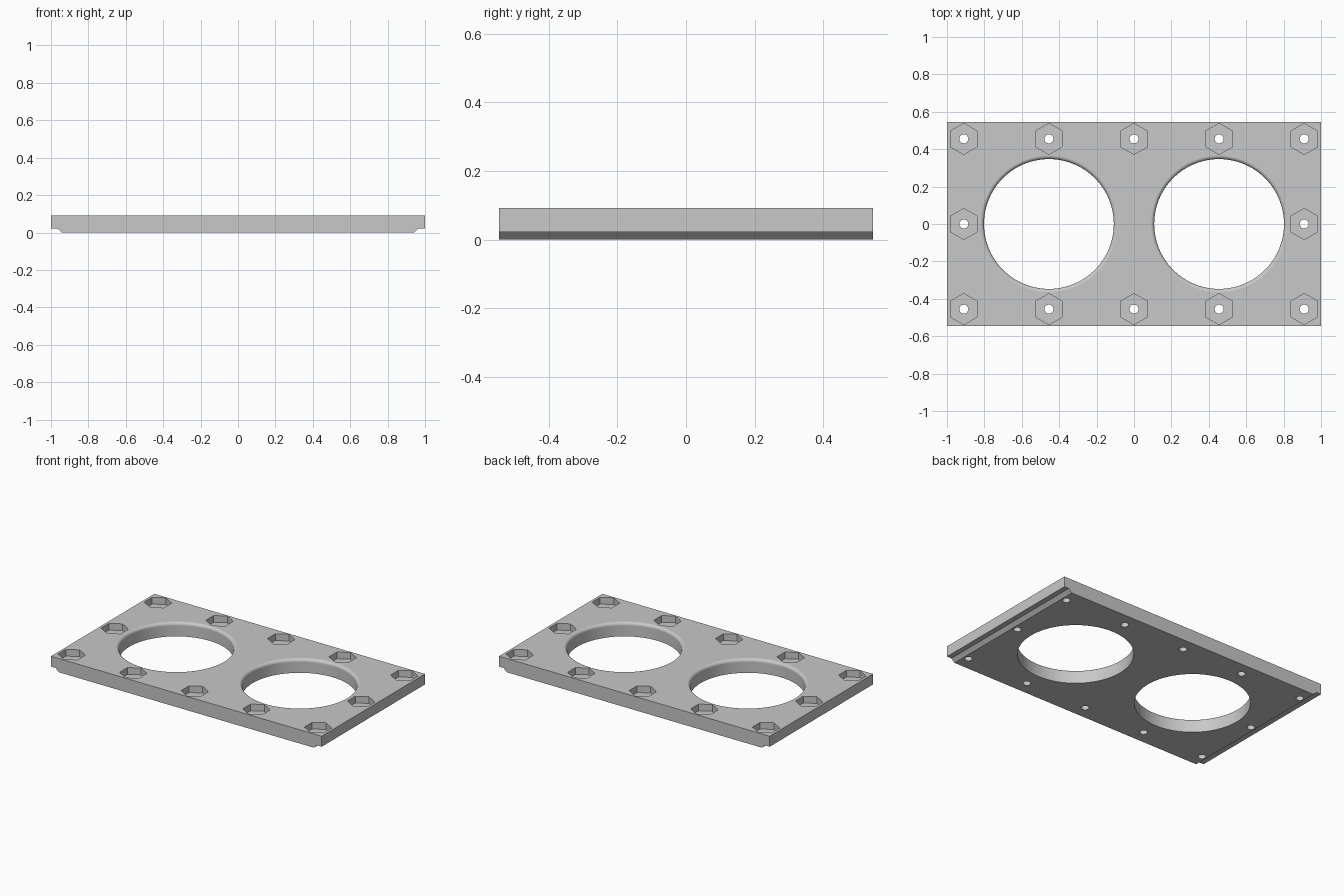
import bpy, bmesh, math

if "Cube" in bpy.data.objects:
    bpy.data.objects.remove(bpy.data.objects["Cube"], do_unlink=True)

TOP = 0.092        # plate thickness
HALF_DEPTH = 0.545
PITCH = 0.455      # spacing of bolts and openings
OPEN_R = 0.347     # opening radius
FILLET = 0.02
POCKET_FLOOR = 0.047

grey = bpy.data.materials.new("plain grey")
grey.use_nodes = True
colour = (0.58, 0.58, 0.58, 1)
grey.diffuse_color = colour
grey.node_tree.nodes["Principled BSDF"].inputs["Base Color"].default_value = colour


def make_object(name, bm):
    bmesh.ops.recalc_face_normals(bm, faces=bm.faces)
    mesh = bpy.data.meshes.new(name)
    bm.to_mesh(mesh)
    bm.free()
    mesh.materials.append(grey)
    obj = bpy.data.objects.new(name, mesh)
    bpy.context.collection.objects.link(obj)
    return obj


def lathe(bm, profile, sides, x, y, start=0.0):
    """Closed solid of revolution from (radius, height) pairs."""
    rings = []
    for r, z in profile:
        angles = [start + math.tau * i / sides for i in range(sides)]
        rings.append([bm.verts.new((x + r * math.cos(a), y + r * math.sin(a), z))
                      for a in angles])
    bm.faces.new(rings[0])
    bm.faces.new(rings[-1])
    for low, high in zip(rings, rings[1:]):
        for i in range(sides):
            j = (i + 1) % sides
            bm.faces.new((low[i], low[j], high[j], high[i]))


def cut(target, name, profile, sides, places, start=0.0):
    """Subtract a lathed cutter at every place."""
    bm = bmesh.new()
    for x, y in places:
        lathe(bm, profile, sides, x, y, start)
    cutter = make_object(name, bm)
    cutter.hide_render = True
    mod = target.modifiers.new(name, 'BOOLEAN')
    mod.operation = 'DIFFERENCE'
    mod.solver = 'EXACT'
    mod.object = cutter
    bpy.ops.object.modifier_apply(modifier=mod.name)
    bpy.data.objects.remove(cutter, do_unlink=True)


# Plate: end profile with a rebate and sloped shoulder, extruded along y
half = [(0.942, 0), (0.966, 0.022), (1, 0.022), (1, TOP)]
outline = half + [(-x, z) for x, z in reversed(half)]
bm = bmesh.new()
face = bm.faces.new([bm.verts.new((x, -HALF_DEPTH, z)) for x, z in outline])
extruded = bmesh.ops.extrude_face_region(bm, geom=[face])["geom"]
moved = [v for v in extruded if isinstance(v, bmesh.types.BMVert)]
bmesh.ops.translate(bm, verts=moved, vec=(0, 2 * HALF_DEPTH, 0))
plate = make_object("mounting_plate", bm)
bpy.context.view_layer.objects.active = plate
plate.select_set(True)

# Two round openings with a rounded upper rim
rim = [(OPEN_R + FILLET * (1 - math.cos(a)), TOP - FILLET * (1 - math.sin(a)))
       for a in [math.pi / 2 * i / 8 for i in range(9)]]
opening = [(OPEN_R, -0.05)] + rim + [(OPEN_R + FILLET, TOP + 0.05)]
cut(plate, "opening_cutter", opening, 96, [(-PITCH, 0), (PITCH, 0)])

# Hexagonal nut pockets and bolt holes around the border
bolts = [(i * PITCH, j * PITCH) for i in range(-2, 3) for j in (-1, 0, 1)
         if j or abs(i) == 2]
cut(plate, "nut_pocket_cutter", [(0.083, POCKET_FLOOR), (0.083, TOP + 0.05)],
    6, bolts, math.pi / 2)
cut(plate, "bolt_hole_cutter", [(0.024, -0.05), (0.024, TOP + 0.05)], 32, bolts)

# Smooth curved walls, keep flat faces flat
bpy.ops.object.shade_smooth_by_angle(angle=math.radians(30))
weighted = plate.modifiers.new("weighted_normals", 'WEIGHTED_NORMAL')
weighted.keep_sharp = True
